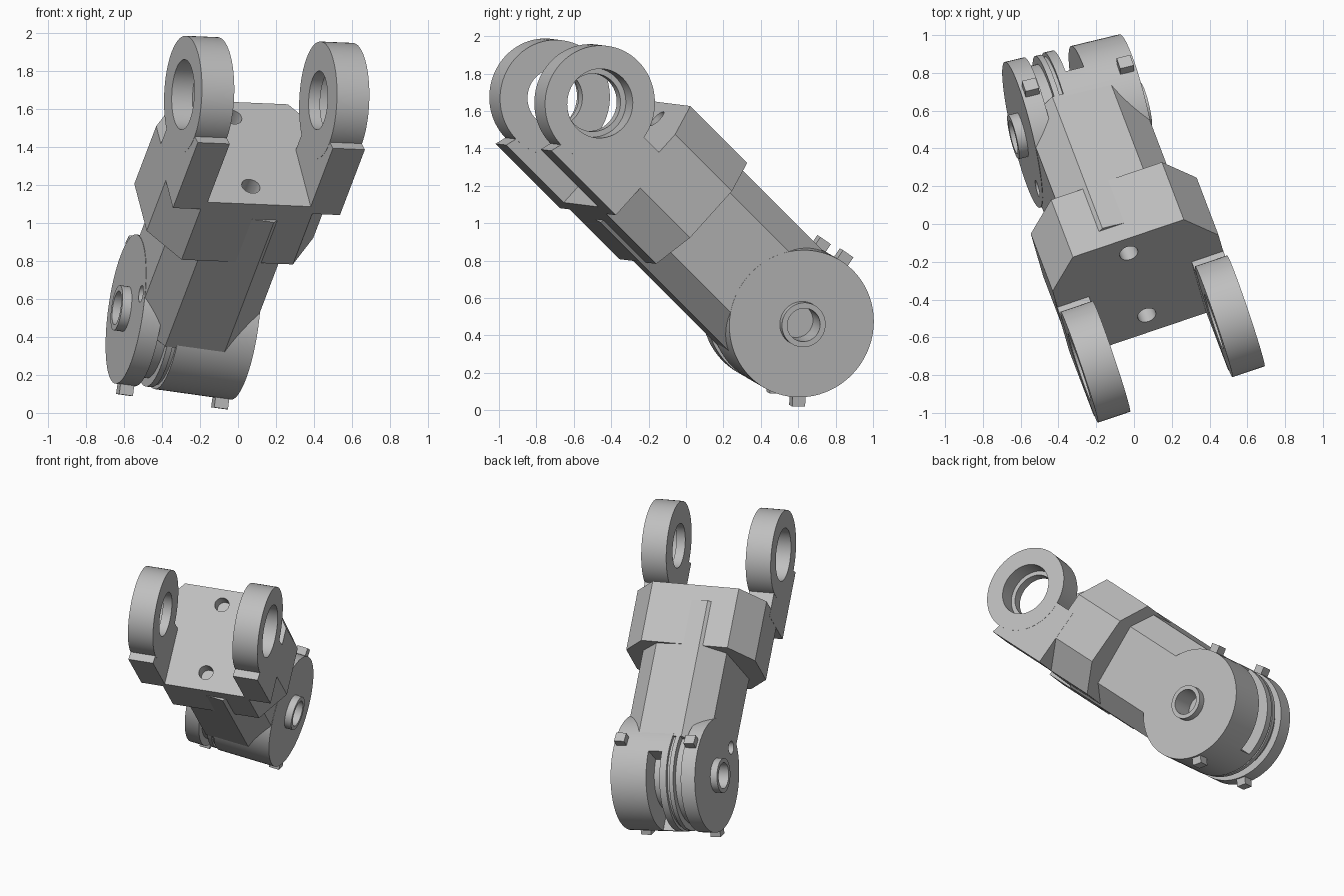
import bpy, bmesh, math
from mathutils import Matrix, Vector

if "Cube" in bpy.data.objects:
    bpy.data.objects.remove(bpy.data.objects["Cube"], do_unlink=True)

grey = bpy.data.materials.new("plain grey")
grey.use_nodes = True
grey.diffuse_color = (0.52, 0.52, 0.52, 1)
grey.node_tree.nodes["Principled BSDF"].inputs["Base Color"].default_value = grey.diffuse_color

# Link frames: local x = hinge axis, y = link thickness, z = along the link
ORIGIN = Vector((-0.288, 0.545, 0.505))
ALONG = Vector((0.26, -0.683, 0.683)).normalized()


def link_frame(hinge):
    x = Vector(hinge)
    x = (x - ALONG * x.dot(ALONG)).normalized()
    y = ALONG.cross(x)
    return Matrix.Translation(ORIGIN) @ Matrix((x, y, ALONG)).transposed().to_4x4()


LOWER = link_frame((0.96, 0.24, -0.143))
UPPER = link_frame((0.943, 0.33, -0.05))


def finish(name, bm, frame, mirror=False):
    if mirror:
        bmesh.ops.scale(bm, vec=(-1, 1, 1), verts=bm.verts)
    bmesh.ops.recalc_face_normals(bm, faces=bm.faces)
    mesh = bpy.data.meshes.new(name)
    bm.to_mesh(mesh)
    bm.free()
    mesh.materials.append(grey)
    ob = bpy.data.objects.new(name, mesh)
    bpy.context.collection.objects.link(ob)
    ob.matrix_world = frame
    return ob


def prism(name, points, depth, frame, mirror=False):
    """Extrude a closed outline of 3D points by a depth vector."""
    bm = bmesh.new()
    face = bm.faces.new([bm.verts.new(p) for p in points])
    new = bmesh.ops.extrude_face_region(bm, geom=[face])["geom"]
    bmesh.ops.translate(bm, vec=depth, verts=[v for v in new if isinstance(v, bmesh.types.BMVert)])
    return finish(name, bm, frame, mirror)


def lathe(name, profile, frame, z=0, closed=False, mirror=False):
    """Spin (x, radius) points about the hinge axis."""
    bm = bmesh.new()
    vs = [bm.verts.new((x, r, 0)) for x, r in profile]
    pairs = list(zip(vs, vs[1:])) + ([(vs[-1], vs[0])] if closed else [])
    edges = [bm.edges.new(p) for p in pairs]
    bmesh.ops.spin(bm, geom=vs + edges, cent=(0, 0, 0), axis=(1, 0, 0),
                   angle=math.tau, steps=72, use_merge=True)
    bmesh.ops.remove_doubles(bm, verts=bm.verts, dist=1e-5)
    bmesh.ops.translate(bm, vec=(0, 0, z), verts=bm.verts)
    return finish(name, bm, frame, mirror)


def box(name, size, matrix, frame):
    bm = bmesh.new()
    bmesh.ops.create_cube(bm, size=1, matrix=matrix @ Matrix.Diagonal((*size, 1)))
    return finish(name, bm, frame)


def rod(name, radius, length, matrix, frame):
    bm = bmesh.new()
    bmesh.ops.create_cone(bm, cap_ends=True, segments=32, radius1=radius, radius2=radius,
                          depth=length, matrix=matrix)
    return finish(name, bm, frame)


def cut(target, cutters):
    for c in cutters:
        c.hide_render = True
        mod = target.modifiers.new("cut", 'BOOLEAN')
        mod.object, mod.operation, mod.solver = c, 'DIFFERENCE', 'EXACT'
    bpy.context.view_layer.update()
    deps = bpy.context.evaluated_depsgraph_get()
    mesh = bpy.data.meshes.new_from_object(target.evaluated_get(deps))
    target.modifiers.clear()
    target.data = mesh


def octagon(half_x, half_y, flat_x, flat_y, z):
    quarter = [(half_x, flat_y), (flat_x, half_y)]
    pts = quarter + [(-x, y) for x, y in reversed(quarter)]
    pts += [(-x, -y) for x, y in pts]
    return [(x, y, z) for x, y in pts]


# Lower joint drum with bosses, blind pin holes and ring grooves
drum = lathe("joint_drum", [
    (-0.2, 0), (-0.2, 0.09), (-0.365, 0.09), (-0.365, 0.12), (-0.315, 0.12),
    (-0.315, 0.397), (-0.21, 0.397), (-0.21, 0.345), (-0.15, 0.345), (-0.15, 0.39),
    (-0.12, 0.39), (-0.12, 0.375), (-0.1, 0.375), (-0.1, 0.397), (0.315, 0.397),
    (0.315, 0.12), (0.365, 0.12), (0.365, 0.09), (0.2, 0.09), (0.2, 0)], LOWER)

# Arm between the drum and the upper block
arm = prism("arm", octagon(0.313, 0.368, 0.16, 0.225, 0.13), (0, 0, 1.02), LOWER)

# Rear slot in the drum, its core, and the small side hole
slot = box("slot_cutter", (0.1, 0.6, 0.5), Matrix.Translation((0, 0.2, -0.25)), LOWER)
side_hole = rod("side_hole_cutter", 0.045, 0.2,
                Matrix.Translation((-0.315, -0.145, 0.27)) @ Matrix.Rotation(math.pi / 2, 4, 'Y'), LOWER)
cut(drum, [slot, side_hole])
cut(arm, [side_hole])
lathe("drum_core", [(-0.08, 0), (-0.08, 0.25), (0.08, 0.25), (0.08, 0)], LOWER)

# Square pegs on the drum rims
for side, x in (("right", -0.26), ("left", 0.26)):
    for place, angle in (("upper", 10), ("lower", 224)):
        turn = Matrix.Rotation(math.radians(angle), 4, 'X')
        box(f"{side}_{place}_peg", (0.075, 0.1, 0.07),
            Matrix.Translation((x, 0, 0)) @ turn @ Matrix.Translation((0, 0.4, 0)), LOWER)

# Upper block with two holes in its end
block = prism("upper_block", octagon(0.464, 0.37, 0.31, 0.17, 0.82), (0, 0, 0.445), UPPER)
holes = [rod("end_hole_cutter", 0.05, 0.2, Matrix.Translation((-0.02, y, 1.265)), UPPER)
         for y in (-0.24, 0.26)]
cut(block, holes)

# Fork lugs and rings
for side, mirror in (("left", False), ("right", True)):
    outline = [(-0.37, 1.21), (0.04, 1.21), (0.04, 1.46), (-0.2, 1.46), (-0.285, 1.69), (-0.37, 1.715)]
    prism(f"{side}_lug", [(0.287, y, z) for y, z in outline], (0.178, 0, 0), UPPER, mirror)
    lathe(f"{side}_ring", [(0.286, 0.155), (0.286, 0.31), (0.466, 0.31), (0.466, 0.185),
                           (0.35, 0.185), (0.35, 0.155)], UPPER, 1.69, True, mirror)

# Remove cutters, then smooth the round surfaces
for c in holes + [slot, side_hole]:
    bpy.data.objects.remove(c, do_unlink=True)
bpy.ops.object.select_all(action='DESELECT')
parts = [o for o in bpy.context.collection.objects if o.type == 'MESH']
for o in parts:
    o.select_set(True)
bpy.context.view_layer.objects.active = parts[0]
bpy.ops.object.shade_smooth_by_angle(angle=math.radians(25))
